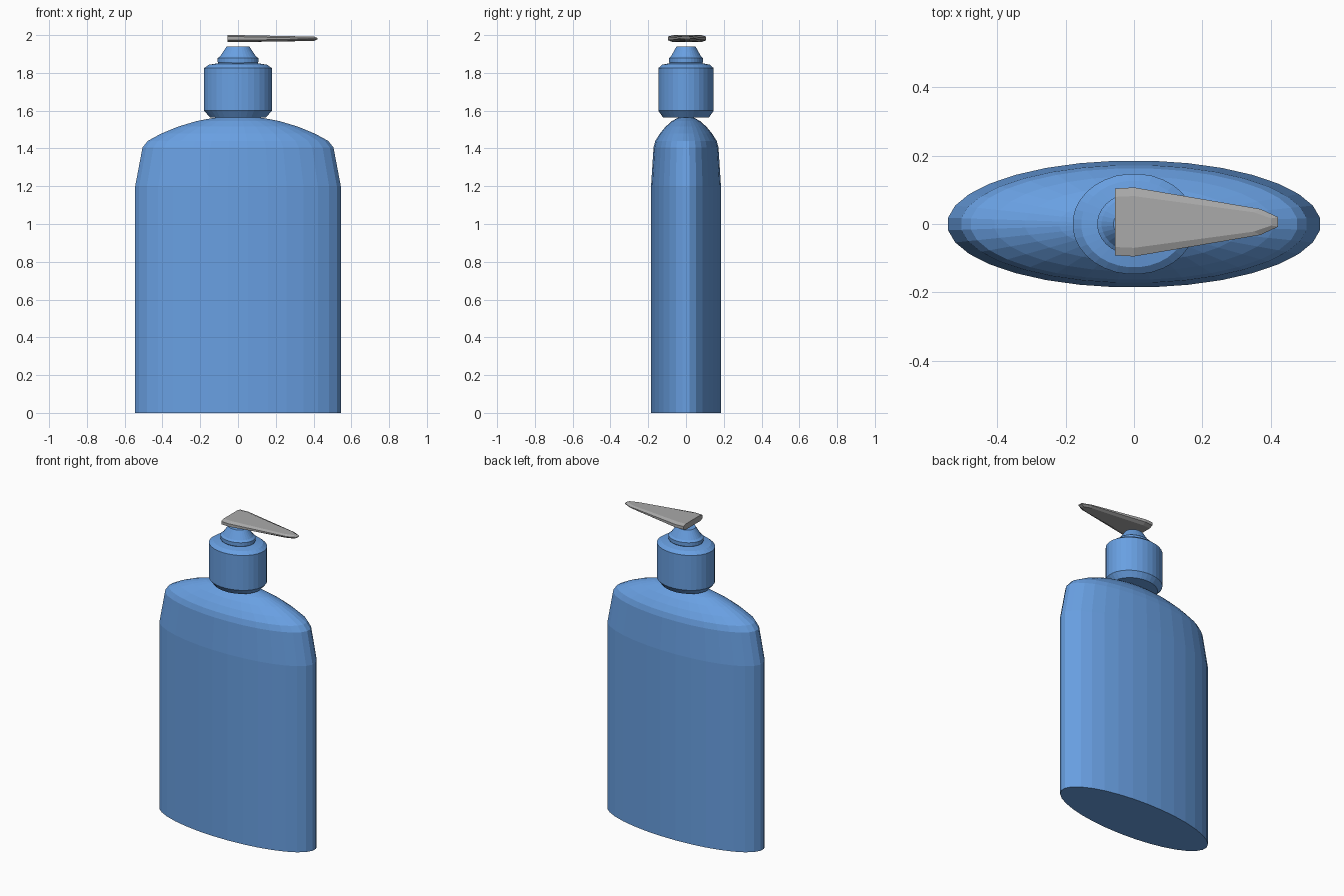
import bpy, bmesh, math

cube = bpy.data.objects.get("Cube")
if cube:
    bpy.data.objects.remove(cube, do_unlink=True)


def material(name, rgb):
    m = bpy.data.materials.new(name)
    m.use_nodes = True
    m.diffuse_color = (*rgb, 1)
    m.node_tree.nodes["Principled BSDF"].inputs["Base Color"].default_value = (*rgb, 1)
    return m


def loft(name, rings, mat):
    """Skin a stack of closed rings and cap both ends."""
    bm = bmesh.new()
    loops = [[bm.verts.new(p) for p in ring] for ring in rings]
    n = len(loops[0])
    for a, b in zip(loops, loops[1:]):
        for i in range(n):
            j = (i + 1) % n
            bm.faces.new((a[i], a[j], b[j], b[i]))
    bm.faces.new(loops[0][::-1])
    bm.faces.new(loops[-1])
    bmesh.ops.recalc_face_normals(bm, faces=bm.faces)
    mesh = bpy.data.meshes.new(name)
    bm.to_mesh(mesh)
    bm.free()
    mesh.materials.append(mat)
    obj = bpy.data.objects.new(name, mesh)
    bpy.context.collection.objects.link(obj)
    return obj


def oval_stack(name, profile, squash, mat, sides=32):
    """Oval turned shape from (x radius, height) pairs."""
    angles = [math.tau * (i + 0.5) / sides for i in range(sides)]
    rings = [[(r * math.cos(a), r * squash * math.sin(a), z) for a in angles]
             for r, z in profile]
    return loft(name, rings, mat)


blue = material("bottle blue", (0.14, 0.35, 0.76))
grey = material("nozzle grey", (0.40, 0.40, 0.40))

# Flat oval bottle with a domed shoulder
oval_stack("bottle_body", [(0.547, 0), (0.547, 1.2), (0.508, 1.405), (0.48, 1.44),
                           (0.41, 1.478), (0.32, 1.515), (0.22, 1.545),
                           (0.13, 1.562), (0.05, 1.568)], 0.34, blue)

# Screw collar with chamfered rims
oval_stack("collar", [(0.15, 1.565), (0.18, 1.6), (0.18, 1.825),
                      (0.155, 1.843), (0.10, 1.852)], 0.82, blue)

# Stepped pump neck
oval_stack("pump_neck", [(0.10, 1.845), (0.108, 1.858), (0.108, 1.878),
                         (0.095, 1.888), (0.06, 1.94)], 0.84, blue)

# Tapered spout plate with bevelled edges, hovering above the neck
half = [(-0.055, 0.098), (0.0, 0.101), (0.37, 0.038), (0.422, 0.014)]
outline = [(x, -y) for x, y in half] + half[::-1]


def spout_ring(z, width, trim):
    return [(x - trim * (x > 0.3), 0.006 + y * width, z - 0.008 * (x > 0.3) * (z > 1.98)
             + 0.006 * (x > 0.3) * (z < 1.98)) for x, y in outline]


loft("spout", [spout_ring(1.963, 0.75, 0.02), spout_ring(1.973, 1, 0),
               spout_ring(1.992, 1, 0), spout_ring(2.0, 0.75, 0.02)], grey)
